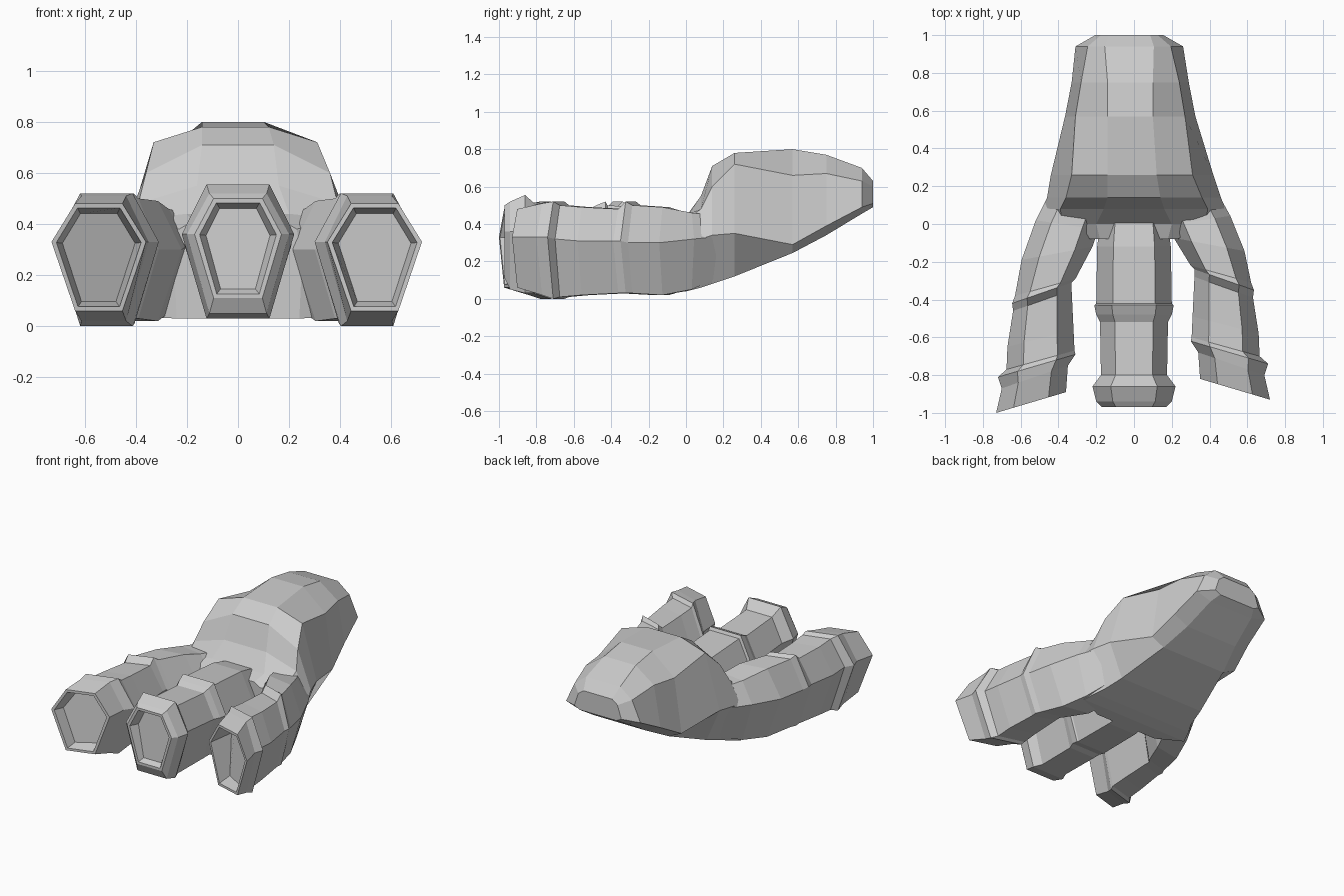
import bpy, bmesh

if "Cube" in bpy.data.objects:
    bpy.data.objects.remove(bpy.data.objects["Cube"])


def loft(name, rings, socket=None):
    """Skin closed rings; optionally sink a socket (depth outside, inside) into the tip."""
    bm = bmesh.new()
    loops = [[bm.verts.new(p) for p in r] for r in rings]
    n = len(loops[0])
    for a, b in zip(loops, loops[1:]):
        for i in range(n):
            j = (i + 1) % n
            bm.faces.new((a[i], a[j], b[j], b[i]))
    bm.faces.new(loops[0][::-1])
    cap = bm.faces.new(loops[-1])
    bmesh.ops.recalc_face_normals(bm, faces=bm.faces[:])
    if socket:
        bmesh.ops.inset_region(bm, faces=[cap], thickness=0.02)
        # a second, smaller loop pushed back makes the hollow
        bmesh.ops.inset_region(bm, faces=[cap], thickness=0.025)
        xs = [abs(v.co.x) for v in cap.verts]
        for v in cap.verts:
            t = (abs(v.co.x) - min(xs)) / (max(xs) - min(xs))
            depth = socket[0] * t + socket[1] * (1 - t)
            v.co.y += depth * (1.0 if v.co.z > 0.2 else 0.6)
    me = bpy.data.meshes.new(name)
    bm.to_mesh(me)
    bm.free()
    ob = bpy.data.objects.new(name, me)
    bpy.context.collection.objects.link(ob)
    return ob


def hex_ring(outer, inner, zb, zm, zt, f=0.22):
    """Six-sided toe section between an outer and an inner side point."""
    def at(t, z):
        return (outer[0] + (inner[0] - outer[0]) * t,
                outer[1] + (inner[1] - outer[1]) * t, z)
    return [at(0, zm), at(f, zb), at(1 - f, zb), at(1, zm), at(1 - f, zt), at(f, zt)]


# Palm and heel: (y, centre x, bottom w z, side w z, shoulder w z, top w z)
palm = [
    (-0.08, 0, .24, .03, .25, .25, .23, .38, .18, .41),
    (0.00, 0, .42, .04, .50, .28, .38, .42, .20, .44),
    (0.08, 0, .39, .06, .485, .32, .39, .48, .16, .55),
    (0.14, 0, .36, .08, .46, .34, .36, .60, .14, .71),
    (0.26, -.01, .33, .12, .43, .35, .32, .72, .13, .78),
    (0.57, -.02, .25, .245, .345, .29, .29, .66, .12, .80),
    (0.75, -.02, .20, .34, .31, .39, .26, .67, .12, .77),
    (0.94, -.025, .17, .455, .285, .49, .22, .63, .13, .70),
    (1.00, -.025, .14, .49, .18, .51, .15, .60, .11, .63),
]
rings = []
for y, cx, *p in palm:
    half = list(zip(p[0::2], p[1::2]))
    rings.append([(cx + w, y, z) for w, z in half] +
                 [(cx - w, y, z) for w, z in reversed(half)])
foot = loft("foot", rings)

# Middle toe: (y, half width, bottom z, side z, top z)
middle = [
    (0.13, .17, .09, .28, .40), (0.00, .18, .045, .30, .45),
    (-0.12, .195, .03, .30, .48), (-0.42, .20, .03, .31, .50),
    (-0.43, .21, .03, .32, .52), (-0.48, .20, .04, .32, .50),
    (-0.52, .18, .03, .32, .48), (-0.80, .175, .03, .34, .50),
    (-0.86, .22, .03, .36, .555), (-0.94, .20, .05, .36, .52),
    (-0.97, .17, .11, .36, .50),
]
toes = [loft("middle_toe", [hex_ring((-w, y), (w, y), zb, zm, zt)
                            for y, w, zb, zm, zt in middle], (.06, .06))]

# Side toe: (outer x y, inner x y, bottom z, side z, top z)
side = [
    (.41, .24, .15, .10, .13, .34, .44), (.52, .02, .19, -.03, .05, .32, .46),
    (.595, -.19, .22, -.12, .02, .30, .49), (.63, -.38, .31, -.29, .03, .30, .50),
    (.645, -.42, .33, -.31, .03, .31, .52), (.64, -.46, .33, -.35, .03, .31, .48),
    (.67, -.65, .32, -.56, .02, .31, .49), (.675, -.77, .315, -.67, .01, .32, .50),
    (.72, -.81, .31, -.69, .00, .33, .52), (.70, -.87, .35, -.75, .02, .33, .51),
    (.73, -1.0, .36, -.89, .06, .33, .48),
]


def side_toe(name, s, dx, dy):
    rings = []
    for i, (ox, oy, ix, iy, zb, zm, zt) in enumerate(side):
        k = min(1, i / 3)   # the base stays buried in the palm
        rings.append(hex_ring((s * (ox - dx), oy + k * dy),
                              (s * (ix - dx), iy + k * dy), zb, zm, zt, .25))
    return loft(name, rings, (.06, .2))


toes.append(side_toe("left_toe", -1, 0, 0))
toes.append(side_toe("right_toe", 1, 0.01, 0.07))

# Fuse the toes into the palm so it is one continuous skin
for toe in toes:
    mod = foot.modifiers.new(toe.name, "BOOLEAN")
    mod.operation = "UNION"
    mod.solver = "EXACT"
    mod.object = toe
    toe.hide_render = True
